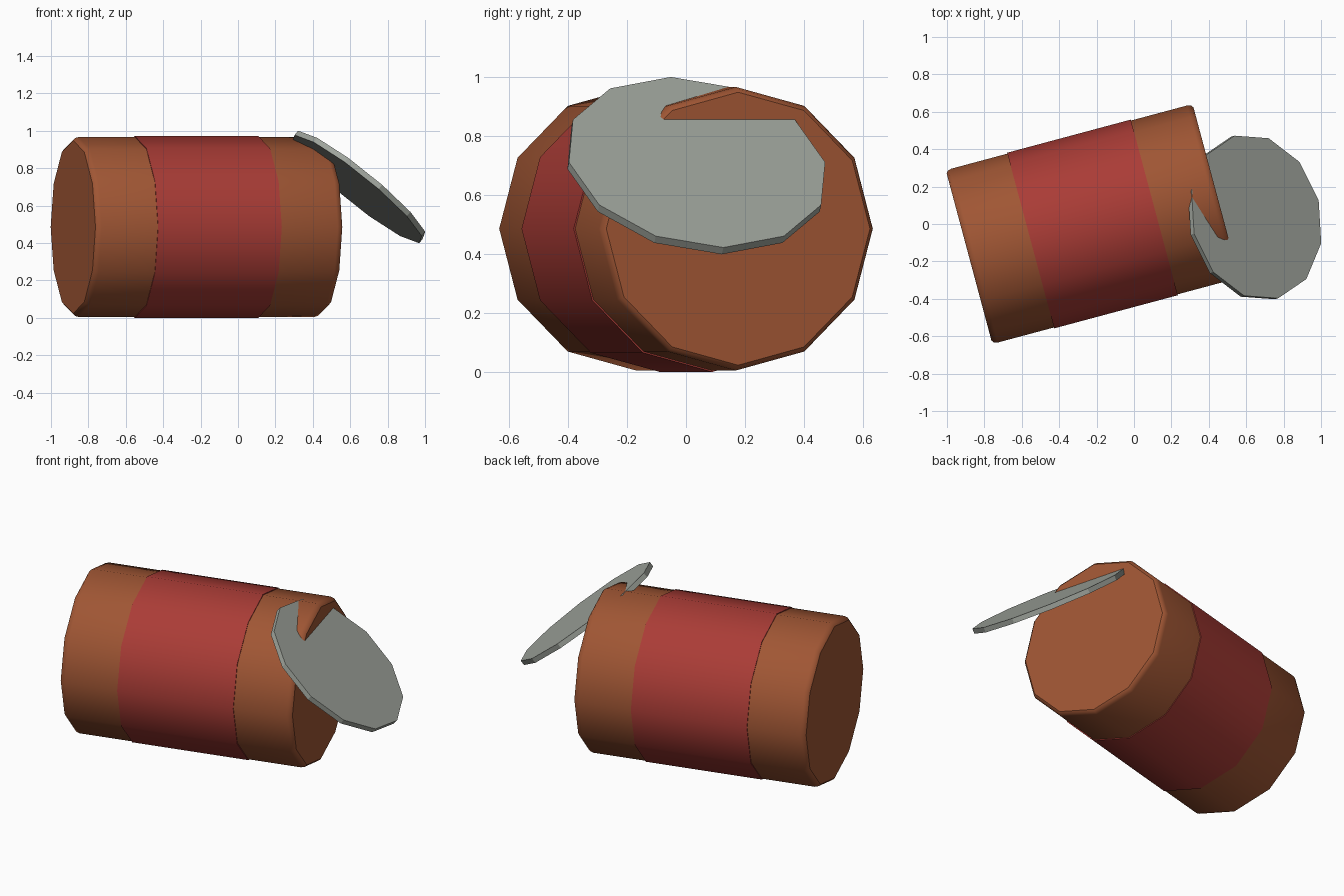
import bpy, bmesh
from math import radians, cos, sin, pi
from mathutils import Matrix

cube = bpy.data.objects.get("Cube")
if cube:
    bpy.data.objects.remove(cube, do_unlink=True)

SIDES = 12
HEIGHT = 0.486
CAN_FRAME = Matrix.Translation((-0.222, 0, HEIGHT)) @ Matrix.Rotation(radians(15), 4, 'Z')


def material(name, srgb):
    lin = [((c / 255 + 0.055) / 1.055) ** 2.4 for c in srgb] + [1]
    mat = bpy.data.materials.new(name)
    mat.use_nodes = True
    mat.diffuse_color = lin
    bsdf = mat.node_tree.nodes["Principled BSDF"]
    bsdf.inputs["Base Color"].default_value = lin
    bsdf.inputs["Roughness"].default_value = 0.6
    return mat


def lathe(name, profile, mat, matrix, smooth):
    """Capped 12-sided solid around local x from (x, radius) points."""
    bm = bmesh.new()
    rings = [[bm.verts.new((x, r * cos(2 * pi * i / SIDES), r * sin(2 * pi * i / SIDES)))
              for i in range(SIDES)] for x, r in profile]
    for a, b in zip(rings, rings[1:]):
        for i in range(SIDES):
            j = (i + 1) % SIDES
            bm.faces.new((a[i], a[j], b[j], b[i]))
    bm.faces.new(rings[0])
    bm.faces.new(rings[-1])
    bmesh.ops.recalc_face_normals(bm, faces=bm.faces)
    mesh = bpy.data.meshes.new(name)
    bm.to_mesh(mesh)
    bm.free()
    mesh.materials.append(mat)
    obj = bpy.data.objects.new(name, mesh)
    obj.matrix_world = matrix
    bpy.context.collection.objects.link(obj)
    if smooth:
        bpy.ops.object.select_all(action='DESELECT')
        obj.select_set(True)
        bpy.context.view_layer.objects.active = obj
        bpy.ops.object.shade_smooth_by_angle(angle=radians(35))
    return obj


copper = material("copper brown", (160, 86, 52))
red = material("label red", (170, 60, 54))
grey = material("lid grey", (160, 165, 157))

# Can body with softened rims
half, radius = 0.683, 0.481
rim = [(half - 0.03, radius), (half - 0.01, radius - 0.006), (half, radius - 0.018)]
lathe("can_body", [(-x, r) for x, r in reversed(rim)] + rim, copper, CAN_FRAME, True)

# Label wrapped around the middle
lathe("label", [(-0.342, HEIGHT), (0.342, HEIGHT)], red, CAN_FRAME, True)

# Opened lid, tilted and cutting into the can's end
lid_frame = (Matrix.Translation((0.645, 0.035, 0.70)) @ Matrix.Rotation(radians(15), 4, 'Z')
             @ Matrix.Rotation(radians(40 - 90), 4, 'Y'))
lathe("lid", [(-0.015, 0.45), (0.015, 0.45)], grey, lid_frame, False)
